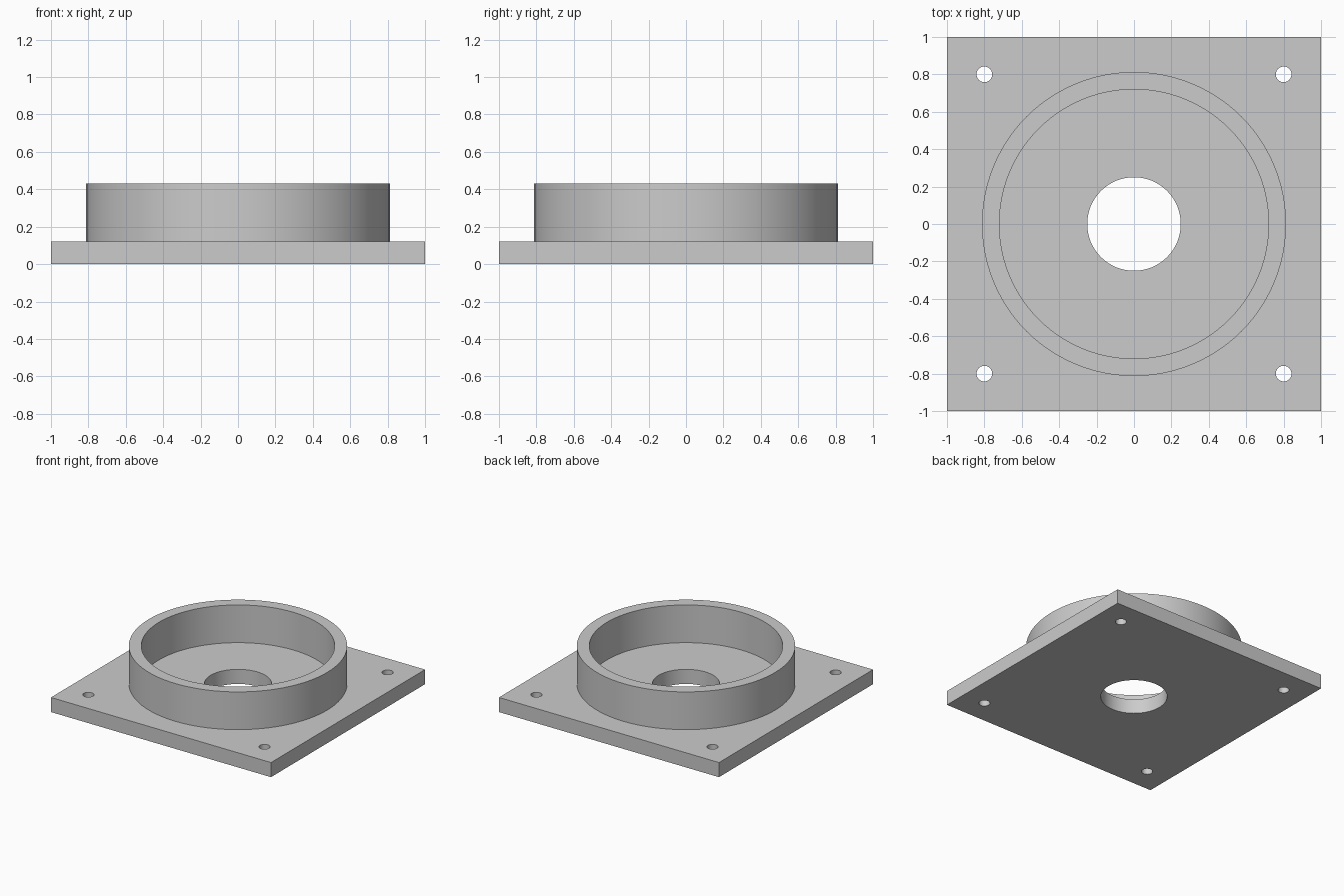
import bpy
import bmesh
from math import radians, tau
from mathutils import Matrix, Vector

cube = bpy.data.objects.get("Cube")
if cube:
    bpy.data.objects.remove(cube, do_unlink=True)

PLATE_TOP = 0.12
RING_TOP = 0.43
RING_OUTER, RING_INNER = 0.813, 0.72
BORE_RADIUS = 0.25
BOLT_RADIUS, BOLT_OFFSET = 0.042, 0.8

grey = bpy.data.materials.new("plain grey")
grey.use_nodes = True
colour = (0.6, 0.6, 0.6, 1)
grey.diffuse_color = colour
grey.node_tree.nodes["Principled BSDF"].inputs["Base Color"].default_value = colour


def make_object(name, bm):
    bmesh.ops.recalc_face_normals(bm, faces=bm.faces)
    mesh = bpy.data.meshes.new(name)
    bm.to_mesh(mesh)
    bm.free()
    mesh.materials.append(grey)
    obj = bpy.data.objects.new(name, mesh)
    bpy.context.collection.objects.link(obj)
    return obj


def hole_cutter(name, x, y, radius, sides):
    bm = bmesh.new()
    bmesh.ops.create_cone(bm, cap_ends=True, segments=sides,
                          radius1=radius, radius2=radius, depth=1,
                          matrix=Matrix.Translation((x, y, 0)))
    return make_object(name, bm)


def combine(target, tool, operation):
    mod = target.modifiers.new(operation.lower(), "BOOLEAN")
    mod.operation = operation
    mod.solver = "EXACT"
    mod.object = tool
    bpy.context.view_layer.objects.active = target
    bpy.ops.object.modifier_apply(modifier=mod.name)
    bpy.data.objects.remove(tool, do_unlink=True)


# Square base plate
bm = bmesh.new()
bmesh.ops.create_cube(bm, size=1)
bmesh.ops.scale(bm, vec=(2, 2, PLATE_TOP), verts=bm.verts)
bmesh.ops.translate(bm, vec=(0, 0, PLATE_TOP / 2), verts=bm.verts)
flange = make_object("flanged_socket", bm)

# Raised ring, revolved from a rectangular profile rooted inside the plate
bm = bmesh.new()
root = PLATE_TOP / 2
profile = [(RING_INNER, root), (RING_OUTER, root),
           (RING_OUTER, RING_TOP), (RING_INNER, RING_TOP)]
verts = [bm.verts.new(Vector((r, 0, z))) for r, z in profile]
edges = [bm.edges.new((verts[i - 1], verts[i])) for i in range(len(verts))]
bmesh.ops.spin(bm, geom=verts + edges, cent=(0, 0, 0), axis=(0, 0, 1),
               angle=tau, steps=96, use_merge=True)
bmesh.ops.remove_doubles(bm, verts=bm.verts, dist=0.0001)
ring = make_object("raised_ring", bm)
combine(flange, ring, "UNION")

# Central bore and four corner bolt holes
combine(flange, hole_cutter("bore_cutter", 0, 0, BORE_RADIUS, 64), "DIFFERENCE")
for sx in (-1, 1):
    for sy in (-1, 1):
        cutter = hole_cutter("bolt_cutter", sx * BOLT_OFFSET, sy * BOLT_OFFSET,
                             BOLT_RADIUS, 32)
        combine(flange, cutter, "DIFFERENCE")

# Smooth round walls, crisp corners
bpy.ops.object.select_all(action="DESELECT")
flange.select_set(True)
bpy.context.view_layer.objects.active = flange
bpy.ops.object.shade_smooth_by_angle(angle=radians(30))
